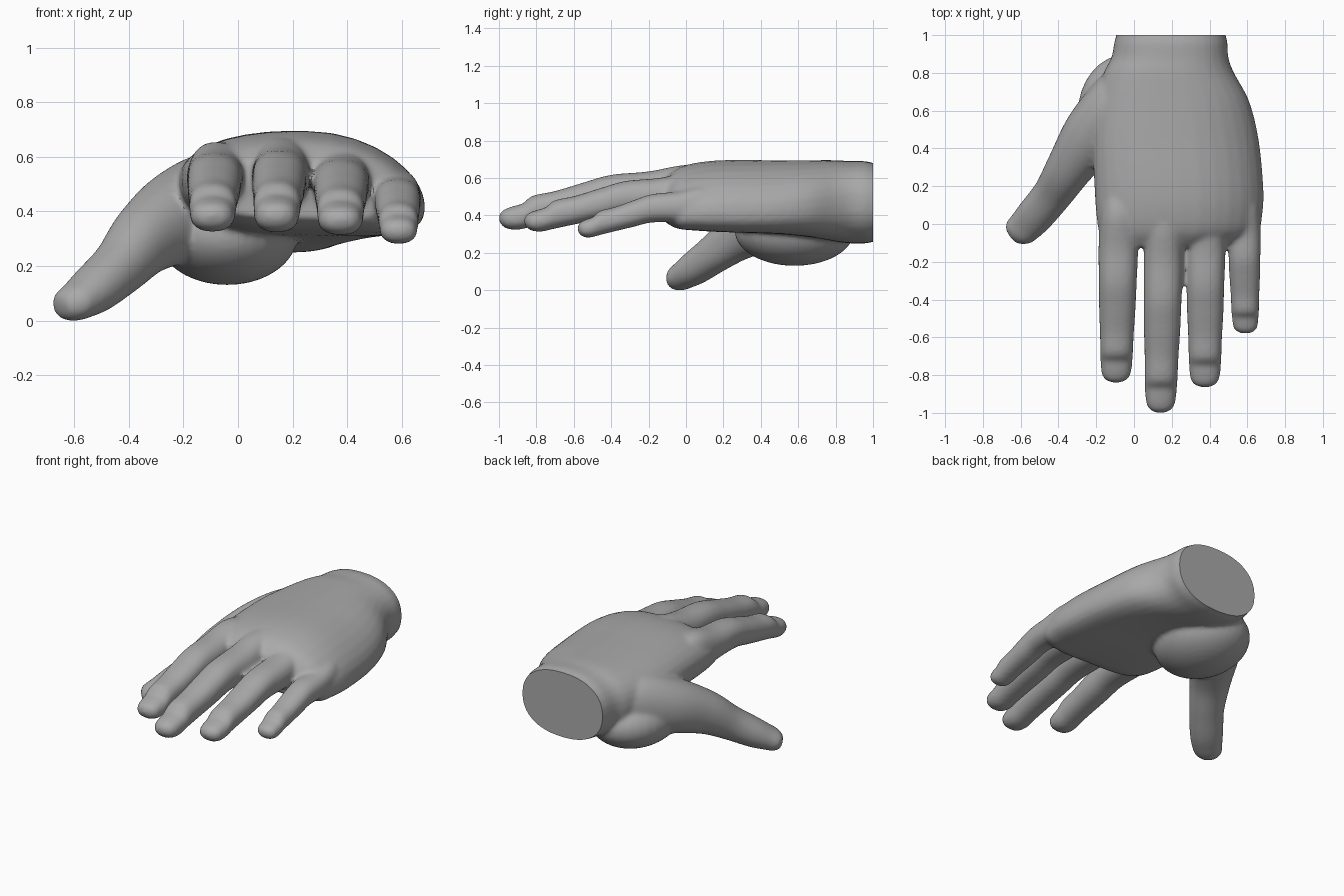
import bpy, bmesh, math
from mathutils import Vector

old = bpy.data.objects.get("Cube")
if old:
    bpy.data.objects.remove(old, do_unlink=True)

SIDES = 32


def smooth_path(rows, steps=6):
    """Catmull-Rom interpolation of rows of numbers."""
    out = []
    for i in range(len(rows) - 1):
        a, b, c, d = (Vector(rows[min(max(j, 0), len(rows) - 1)]) for j in range(i - 1, i + 3))
        for k in range(steps):
            t = k / steps
            out.append(b + (c - a) * t / 2 + (a * 2 - b * 5 + c * 4 - d) * t * t / 2
                       + (b * 3 - a - c * 3 + d) * t ** 3 / 2)
    out.append(Vector(rows[-1]))
    return out


def rounded(power):
    """Unit superellipse points."""
    for i in range(SIDES):
        a = 2 * math.pi * i / SIDES
        c, s = math.cos(a), math.sin(a)
        yield (math.copysign(abs(c) ** (2 / power), c),
               math.copysign(abs(s) ** (2 / power), s))


def loft(bm, rings):
    """Closed skin through rings of points."""
    loops = [[bm.verts.new(p) for p in ring] for ring in rings]
    for lo, hi in zip(loops, loops[1:]):
        for i in range(SIDES):
            j = (i + 1) % SIDES
            bm.faces.new((lo[i], lo[j], hi[j], hi[i]))
    bm.faces.new(loops[0][::-1])
    bm.faces.new(loops[-1])


def palm(bm):
    # y, left edge, right edge, top, bottom, droop of the little-finger side
    rows = [(1.06, -.09, .48, .69, .28, 0), (1.0, -.095, .485, .695, .273, 0),
            (.96, -.105, .495, .705, .265, 0), (.88, -.12, .50, .705, .265, 0),
            (.8, -.16, .53, .71, .275, .02), (.65, -.2, .61, .71, .30, .05),
            (.45, -.22, .66, .71, .32, .08), (.2, -.21, .685, .71, .33, .09),
            (.05, -.2, .68, .695, .34, .09), (-.05, -.185, .65, .665, .355, .09),
            (-.12, -.16, .52, .61, .39, .06)]
    rings = []
    for y, x0, x1, top, low, droop in smooth_path(rows):
        ring = []
        for u, v in rounded(2.3):
            z = (top + low) / 2 + v * (top - low) / 2 - droop * max(u, 0) ** 2
            ring.append((u * (x1 - x0) / 2 + (x0 + x1) / 2, y, z))
        rings.append(ring)
    loft(bm, rings)


# distance from tip, top, bottom, half width
FINGER = [(0, .41, .39, .02), (.012, .435, .365, .05), (.04, .452, .345, .073),
          (.09, .468, .337, .082), (.13, .48, .343, .085), (.18, .52, .355, .087),
          (.3, .545, .38, .09), (.45, .59, .41, .097), (.6, .632, .44, .1),
          (.8, .65, .44, .105), (1.0, .685, .42, .1), (1.15, .66, .45, .08)]


def finger(bm, tip_y, tip_x, base_x, length, low, height, width):
    rings = []
    for d, top, bottom, half in smooth_path(FINGER):
        x = tip_x + (base_x - tip_x) * d
        mid, tall = (top + bottom) / 2, (top - bottom) / 2
        rings.append([(x + u * half * width, tip_y + d * length,
                       low + (mid - .337 + v * tall) * height) for u, v in rounded(2.3)])
    loft(bm, rings)


def thumb(bm):
    # centre, half width, half thickness
    rows = [(-.645, -.075, .06, .02, .02), (-.637, -.068, .063, .055, .045),
            (-.615, -.045, .073, .082, .064), (-.575, -.01, .095, .092, .075),
            (-.52, .05, .135, .1, .09), (-.43, .16, .215, .105, .105),
            (-.34, .3, .315, .125, .135), (-.22, .48, .395, .155, .17),
            (-.1, .66, .45, .14, .18), (0, .8, .47, .1, .13)]
    path = smooth_path(rows)
    rings = []
    for i, row in enumerate(path):
        a, b = path[max(i - 1, 0)], path[min(i + 1, len(path) - 1)]
        along = Vector(b[:3]) - Vector(a[:3])
        side = along.cross(Vector((0, 0, 1))).normalized()
        up = side.cross(along).normalized()
        rings.append([Vector(row[:3]) + side * u * row[3] + up * v * row[4]
                      for u, v in rounded(2.1)])
    loft(bm, rings)


def thumb_pad(bm):
    ball = bmesh.ops.create_uvsphere(bm, u_segments=32, v_segments=20, radius=1)
    for v in ball["verts"]:
        v.co = Vector((-.04 + v.co.x * .26, .58 + v.co.y * .32, .33 + v.co.z * .185))


bm = bmesh.new()
palm(bm)
finger(bm, -.84, -.095, -.08, .88, .34, .95, 1)
finger(bm, -1.0, .14, .16, 1, .337, 1, 1)
finger(bm, -.865, .375, .38, .9, .327, .92, 1)
finger(bm, -.58, .59, .582, .66, .295, .79, .84)
thumb(bm)
thumb_pad(bm)
bmesh.ops.recalc_face_normals(bm, faces=bm.faces)
mesh = bpy.data.meshes.new("hand")
bm.to_mesh(mesh)
bm.free()
hand = bpy.data.objects.new("hand", mesh)
bpy.context.collection.objects.link(hand)

# Fuse the parts into one skin
remesh = hand.modifiers.new("fuse", 'REMESH')
remesh.mode = 'VOXEL'
remesh.voxel_size = .012
relax = hand.modifiers.new("relax", 'SMOOTH')
relax.factor = .5
relax.iterations = 10
bpy.context.view_layer.objects.active = hand
hand.select_set(True)
for name in ("fuse", "relax"):
    bpy.ops.object.modifier_apply(modifier=name)

# Cut the wrist flat and stand the hand on the ground
bm = bmesh.new()
bm.from_mesh(hand.data)
geom = bm.verts[:] + bm.edges[:] + bm.faces[:]
cut = bmesh.ops.bisect_plane(bm, geom=geom, plane_co=(0, 1, 0), plane_no=(0, 1, 0), clear_outer=True)
rim = [e for e in cut["geom_cut"] if isinstance(e, bmesh.types.BMEdge)]
bmesh.ops.holes_fill(bm, edges=rim, sides=0)
ground = min(v.co.z for v in bm.verts)
bmesh.ops.translate(bm, verts=bm.verts, vec=(0, 0, -ground))
bm.to_mesh(hand.data)
bm.free()

# Plain grey skin
grey = bpy.data.materials.new("grey")
grey.use_nodes = True
color = (.4, .4, .4, 1)
grey.diffuse_color = color
grey.node_tree.nodes["Principled BSDF"].inputs["Base Color"].default_value = color
hand.data.materials.clear()
hand.data.materials.append(grey)
bpy.ops.object.shade_smooth_by_angle(angle=math.radians(40))
